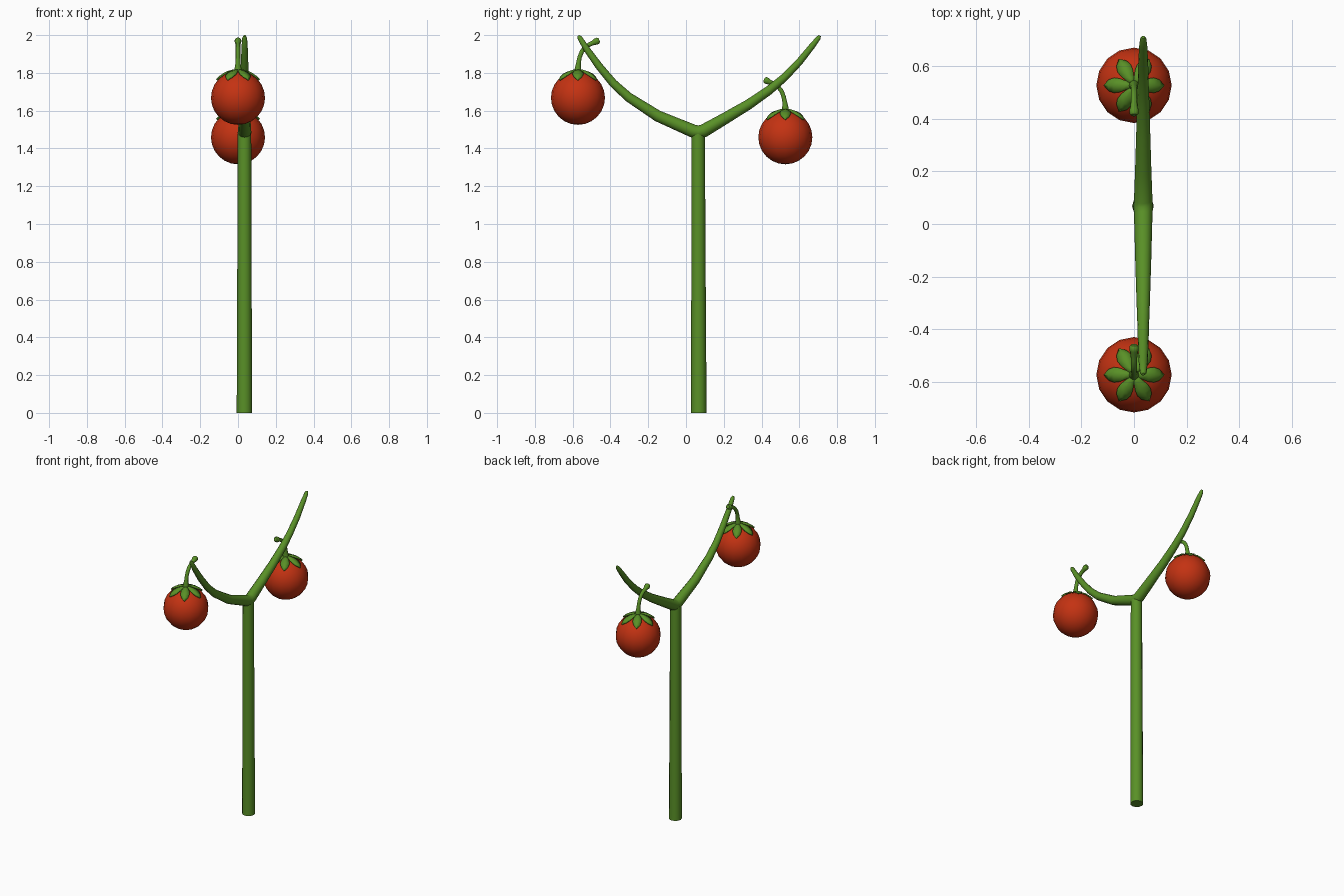
import bpy, bmesh, math
from mathutils import Vector

if "Cube" in bpy.data.objects:
    bpy.data.objects.remove(bpy.data.objects["Cube"])


def material(name, rgb):
    m = bpy.data.materials.new(name)
    m.diffuse_color = (*rgb, 1)
    m.use_nodes = True
    m.node_tree.nodes["Principled BSDF"].inputs["Base Color"].default_value = m.diffuse_color
    return m


GREEN = material("stem green", (0.10, 0.28, 0.02))
RED = material("tomato red", (0.55, 0.032, 0.006))


def finish(name, bm, mat, angle=50):
    bmesh.ops.recalc_face_normals(bm, faces=bm.faces)
    me = bpy.data.meshes.new(name)
    bm.to_mesh(me)
    bm.free()
    ob = bpy.data.objects.new(name, me)
    bpy.context.collection.objects.link(ob)
    me.materials.append(mat)
    bpy.context.view_layer.objects.active = ob
    ob.select_set(True)
    bpy.ops.object.shade_smooth_by_angle(angle=math.radians(angle))
    ob.select_set(False)
    return ob


def tube(name, x, path, sides=12):
    """Tapered tube through (y, z, radius) points in a plane of constant x."""
    bm = bmesh.new()
    pts = [Vector((x, y, z)) for y, z, r in path]
    rings = []
    for i, p in enumerate(pts):
        d = (pts[min(i + 1, len(pts) - 1)] - pts[max(i - 1, 0)]).normalized()
        side = Vector((1, 0, 0))
        up = d.cross(side)
        r = path[i][2]
        rings.append([bm.verts.new(p + r * (side * math.cos(a) + up * math.sin(a)))
                      for a in (math.tau * k / sides for k in range(sides))])
    for a, b in zip(rings, rings[1:]):
        for k in range(sides):
            n = (k + 1) % sides
            bm.faces.new((a[k], a[n], b[n], b[k]))
    bm.faces.new(rings[0])
    bm.faces.new(rings[-1])
    return finish(name, bm, GREEN)


# Main stem and the two branches that fork from its top
tube("main_stem", 0.034, [(0.068, 0, 0.041), (0.066, 0.75, 0.038), (0.064, 1.48, 0.036)])
tube("forked_branch", 0.035, [
    (-0.570, 1.997, 0.006), (-0.562, 1.985, 0.013), (-0.525, 1.925, 0.017),
    (-0.46, 1.835, 0.020), (-0.385, 1.745, 0.022), (-0.305, 1.672, 0.025),
    (-0.15, 1.572, 0.030), (0.035, 1.493, 0.035), (0.064, 1.485, 0.037),
    (0.093, 1.493, 0.035), (0.20, 1.555, 0.031), (0.33, 1.632, 0.027),
    (0.44, 1.708, 0.024), (0.52, 1.775, 0.021), (0.60, 1.858, 0.019),
    (0.67, 1.945, 0.016), (0.702, 1.986, 0.012), (0.709, 1.997, 0.006)])

R = 0.143


def tomato(label, cy, cz, s):
    # Fruit
    bm = bmesh.new()
    bmesh.ops.create_uvsphere(bm, u_segments=16, v_segments=12, radius=R)
    finish(label + "_tomato", bm, RED, 60).location = (0, cy, cz)

    # Six leaves draped over the top of the fruit
    bm = bmesh.new()
    widths = [0.010, 0.017, 0.026, 0.029, 0.022, 0.003]
    for k in range(6):
        a = k * math.tau / 6
        out = Vector((math.cos(a), math.sin(a), 0))
        across = Vector((-math.sin(a), math.cos(a), 0))
        rows = []
        for i, w in enumerate(widths):
            th = 0.04 + 0.83 * i / 5
            up = out * math.sin(th) + Vector((0, 0, math.cos(th)))
            c = up * (R + 0.009)
            rows.append([bm.verts.new(c + across * w * j - up * 0.004 * abs(j))
                         for j in (-1, 0, 1)])
        for p, q in zip(rows, rows[1:]):
            for j in range(2):
                bm.faces.new((p[j], q[j], q[j + 1], p[j + 1]))
    leaves = finish(label + "_leaves", bm, GREEN, 40)
    leaves.location = (0, cy, cz)
    sol = leaves.modifiers.new("thickness", 'SOLIDIFY')
    sol.thickness = 0.007
    sol.offset = -1

    # Hooked stalk bending inward to the branch
    stalk = [(0, 0.13, 0.021), (0, 0.155, 0.018), (0.003, 0.185, 0.013), (0.009, 0.215, 0.012),
             (0.020, 0.244, 0.012), (0.037, 0.266, 0.012), (0.058, 0.281, 0.012),
             (0.080, 0.291, 0.013), (0.093, 0.297, 0.018), (0.106, 0.303, 0.018),
             (0.113, 0.306, 0.012)]
    tube(label + "_stalk", 0, [(cy + s * y, cz + z, r) for y, z, r in stalk], 10)


tomato("front", -0.572, 1.668, 1)
tomato("back", 0.526, 1.459, -1)
